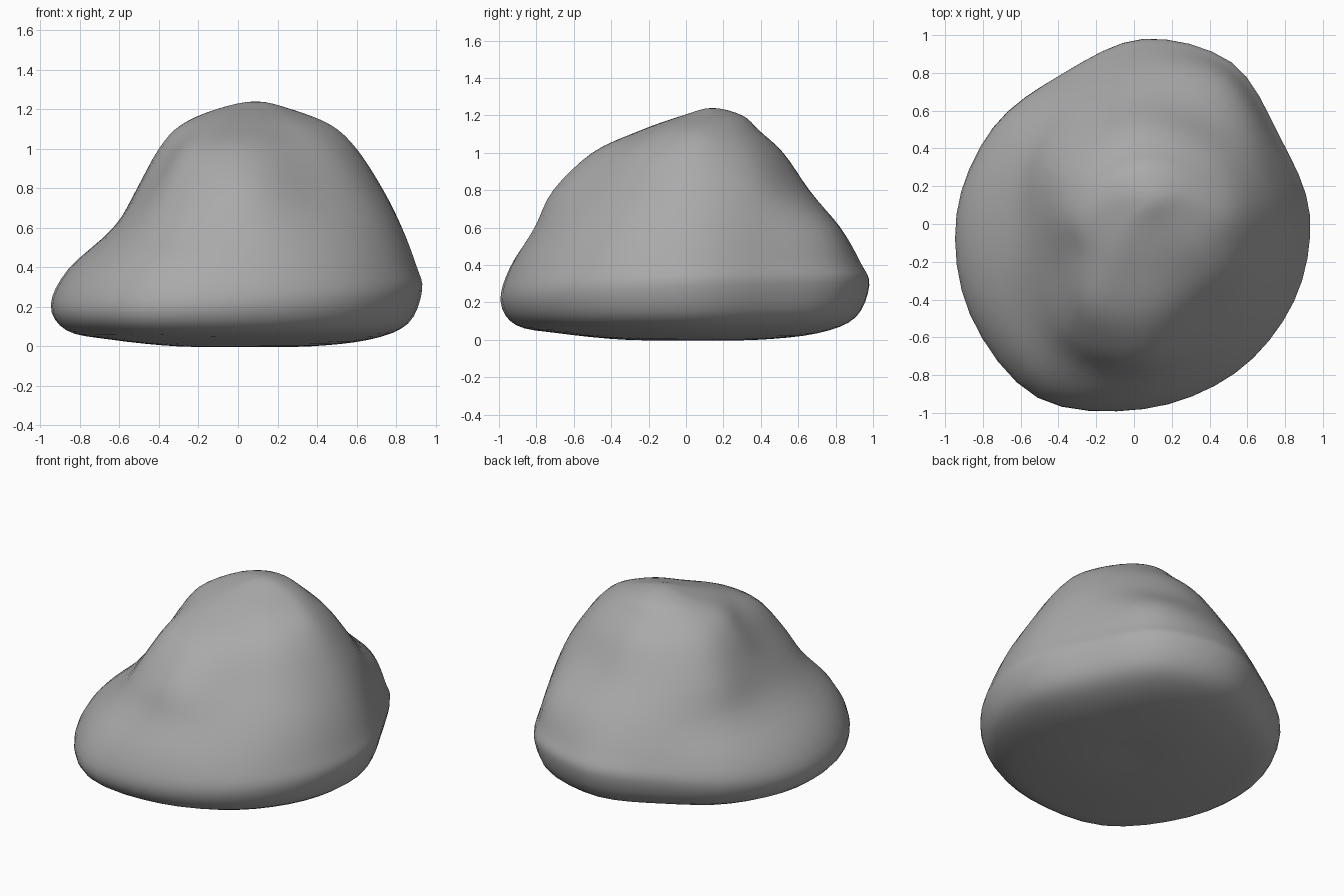
import bpy
import bmesh
from math import cos, sin, tau
from mathutils import Vector

cube = bpy.data.objects.get("Cube")
if cube:
    bpy.data.objects.remove(cube, do_unlink=True)

STEPS = 4  # spline steps between neighbouring control points

# Radii every 30 degrees, counter-clockwise from +x, for the main cross-sections
base = [.88, .83, .93, .93, .86, .92, .99, 1.06, 1.12, 1.03, .97, .92]
waist = [.78, .75, .82, .77, .72, .70, .68, .74, .86, .86, .81, .80]
shoulder = [.68, .66, .62, .61, .60, .60, .56, .58, .73, .76, .66, .67]
crown = [.55, .52, .48, .47, .46, .47, .45, .44, .56, .55, .49, .52]
summit = [.42, .39, .36, .34, .33, .34, .34, .31, .32, .29, .29, .35]


def blend(first, second, amount):
    return [a + (b - a) * amount for a, b in zip(first, second)]


def ring(radii, height, scale=1, tilt=0, centre=(.05, .05)):
    """Control points of one cross-section, optionally tilted up to back left."""
    points = []
    for i, radius in enumerate(radii):
        angle = tau * i / len(radii)
        x = centre[0] + radius * scale * cos(angle)
        y = centre[1] + radius * scale * sin(angle)
        points.append(Vector((x, y, height + tilt * (x + y))))
    return points


def spline(a, b, c, d, t):
    """Point on a Catmull-Rom curve between b and c."""
    return b + (c - a) * t / 2 + (a * 2 - b * 5 + c * 4 - d) * t ** 2 / 2 \
        + (b * 3 - a - c * 3 + d) * t ** 3 / 2


def smooth_loop(points):
    count = len(points)
    return [spline(*(points[(i + k) % count] for k in (-1, 0, 1, 2)), s / STEPS)
            for i in range(count) for s in range(STEPS)]


def opposite(loop):
    half = len(loop) // 2
    return loop[half:] + loop[:half]


# Cross-sections from the underside to the top
sections = [
    ring(base, 0, .35),
    ring(base, .035, .7),
    ring(base, .1, .92, tilt=.02),
    ring(base, .25, tilt=.04),
    ring(blend(base, waist, .28), .4, tilt=.01),
    ring(waist, .6),
    ring(shoulder, .8),
    ring(crown, 1),
    ring(summit, 1.12),
    ring(summit, 1.2, .5, centre=(.06, .13)),
]
loops = [smooth_loop(section) for section in sections]
sides = len(loops[0])
bottom = [Vector((.05, .05, 0))] * sides
top = [Vector((.09, .14, 1.24))] * sides
# The outer loops carry the curve across each pole
loops = [opposite(loops[0]), bottom, *loops, top, opposite(loops[-1])]

# Rock surface
bm = bmesh.new()
rows = []
for j in range(1, len(loops) - 2):
    for s in range(STEPS):
        if j == 1 and s == 0:
            continue
        rows.append([bm.verts.new(spline(*(loops[j + k][i] for k in (-1, 0, 1, 2)),
                                         s / STEPS)) for i in range(sides)])
bottom_pole = bm.verts.new(bottom[0])
top_pole = bm.verts.new(top[0])
for i in range(sides):
    n = (i + 1) % sides
    bm.faces.new((bottom_pole, rows[0][n], rows[0][i]))
    bm.faces.new((top_pole, rows[-1][i], rows[-1][n]))
    for low, high in zip(rows, rows[1:]):
        bm.faces.new((low[i], low[n], high[n], high[i]))
for face in bm.faces:
    face.smooth = True
mesh = bpy.data.meshes.new("rock")
bm.to_mesh(mesh)
bm.free()
rock = bpy.data.objects.new("rock", mesh)
bpy.context.collection.objects.link(rock)

# Stone colour
stone = bpy.data.materials.new("stone grey")
stone.use_nodes = True
grey = (.4, .4, .4, 1)
stone.diffuse_color = grey
stone.node_tree.nodes["Principled BSDF"].inputs["Base Color"].default_value = grey
mesh.materials.append(stone)
